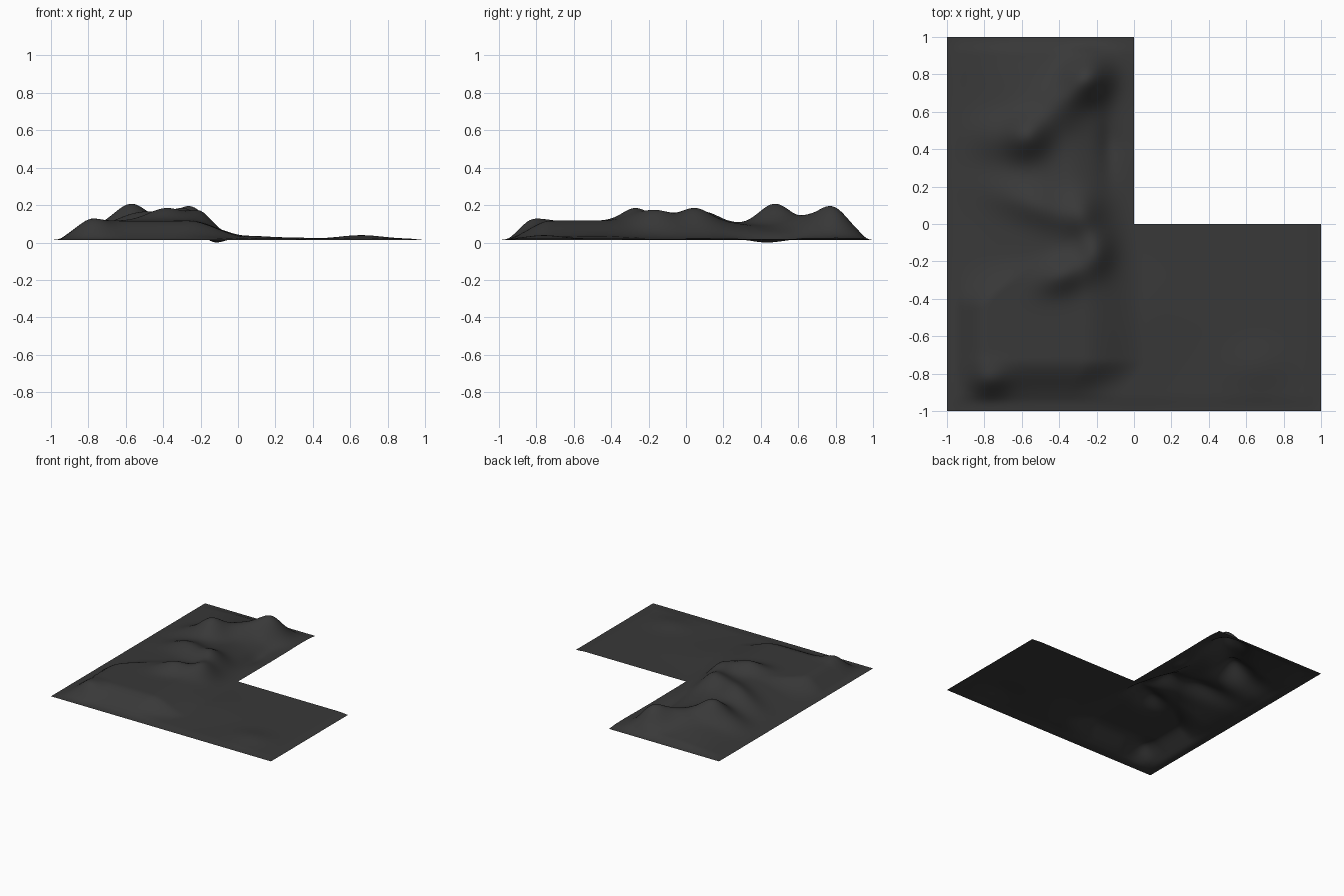
import bpy, bmesh, math

if "Cube" in bpy.data.objects:
    bpy.data.objects.remove(bpy.data.objects["Cube"])

BASE = 0.014

# hills: x, y, height, radius along, radius across, rotation (degrees)
HILLS = [
    (-0.24, 0.79, 0.122, 0.085, 0.085, 0),    # north peak
    (-0.40, 0.64, 0.060, 0.15, 0.08, 45),     # saddle ridge
    (-0.58, 0.47, 0.112, 0.085, 0.085, 0),    # north-west peak
    (-0.76, 0.47, 0.035, 0.09, 0.09, 0),      # its west shoulder
    (-0.50, 0.09, 0.050, 0.18, 0.07, -20),    # middle ridge
    (-0.27, 0.06, 0.050, 0.07, 0.08, 0),      # middle knob
    (-0.38, -0.27, 0.068, 0.10, 0.065, 20),   # south peak
    (-0.20, -0.15, 0.060, 0.06, 0.08, 0),     # south-east knob
    (-0.77, -0.84, 0.046, 0.07, 0.055, 0),    # corner knob
    (0.66, -0.76, 0.019, 0.11, 0.09, 0),      # low mound on the flat arm
    (0.20, -0.45, 0.006, 0.30, 0.16, 0),      # faint swell on the flat arm
    (0.02, -0.55, 0.012, 0.12, 0.22, 0),      # foot of the plateau
    (-0.13, 0.43, -0.022, 0.04, 0.14, 0),     # hollow beside the inner edge
    (-0.55, 0.88, 0.022, 0.20, 0.12, 0),      # north apron
]


def step(a, b, v):
    t = min(1, max(0, (v - a) / (b - a)))
    return t * t * (3 - 2 * t)


def height(x, y):
    # broad plateau: high in the south, lower toward the north
    south = step(-0.97, -0.72, y) * (1 - step(0.1, 0.5, y))
    north = step(0.1, 0.5, y) * (1 - step(0.65, 0.95, y))
    east = 1 - step(-0.27, 0.05, x + 0.10 * step(-0.3, 0.4, y) + 0.08 * step(-0.72, -0.9, y))
    # the west flank is steep in the south and gentle further north
    west = step(-0.98, -0.78 + 0.30 * step(-0.45, -0.15, y), x)
    z = (0.096 * south + 0.060 * north) * east * west
    for cx, cy, h, ra, rb, deg in HILLS:
        c, s = math.cos(math.radians(deg)), math.sin(math.radians(deg))
        u, v = (x - cx) * c + (y - cy) * s, (y - cy) * c - (x - cx) * s
        z += h * math.exp(-((u / ra) ** 2 + (v / rb) ** 2) / 2)
    # gentle unevenness over the whole sheet
    z += 0.006
    # settle to the base level along the outer edges
    rim = step(0, 0.09, 1 - abs(x)) * step(0, 0.09, 1 - abs(y))
    return max(0, BASE + z * rim)


# L-shaped terrain sheet
bm = bmesh.new()
bmesh.ops.create_grid(bm, x_segments=120, y_segments=120, size=1)
corner = [f for f in bm.faces
          if f.calc_center_median().x > 0 and f.calc_center_median().y > 0]
bmesh.ops.delete(bm, geom=corner, context='FACES')
for v in bm.verts:
    v.co.z = height(v.co.x, v.co.y)
low = min(v.co.z for v in bm.verts)
print("lowest", low)
for f in bm.faces:
    f.smooth = True
# the hollow touches the ground
dip = min(bm.verts, key=lambda v: v.co.z).co.copy()
for v in bm.verts:
    d = (v.co.xy - dip.xy).length
    v.co.z -= low * math.exp(-(d / 0.08) ** 2)
mesh = bpy.data.meshes.new("terrain")
bm.to_mesh(mesh)
bm.free()
terrain = bpy.data.objects.new("terrain", mesh)
bpy.context.collection.objects.link(terrain)

mat = bpy.data.materials.new("dark_ground")
mat.diffuse_color = (0.04, 0.04, 0.04, 1)
mat.use_nodes = True
mat.node_tree.nodes["Principled BSDF"].inputs["Base Color"].default_value = mat.diffuse_color
mesh.materials.append(mat)
